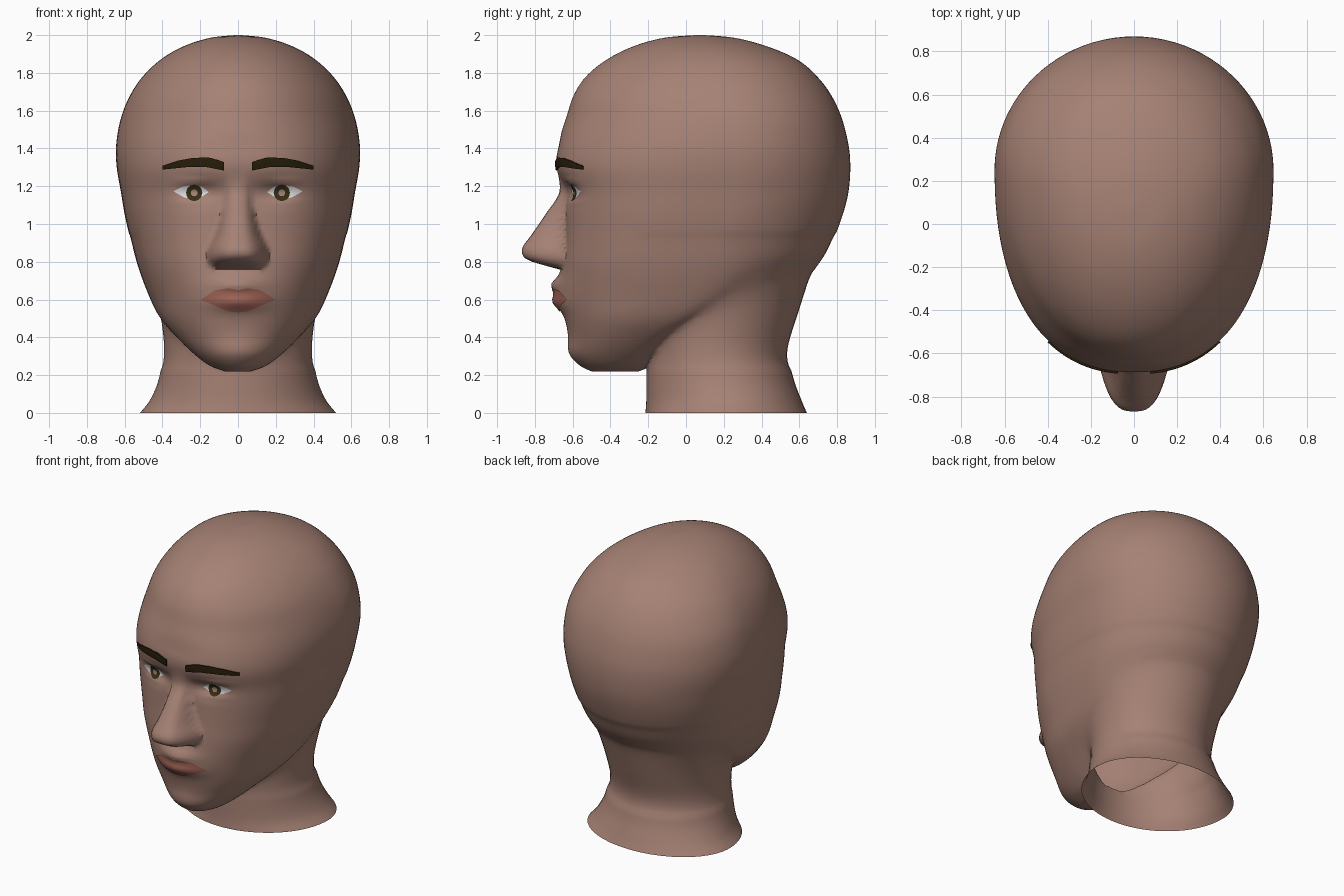
import bpy, bmesh, math
from mathutils import Vector
from mathutils.bvhtree import BVHTree

if "Cube" in bpy.data.objects:
    bpy.data.objects.remove(bpy.data.objects["Cube"])


def material(name, rgb):
    m = bpy.data.materials.new(name)
    m.diffuse_color = (*rgb, 1)
    m.use_nodes = True
    m.node_tree.nodes["Principled BSDF"].inputs["Base Color"].default_value = m.diffuse_color
    return m


SKIN = material("skin", (0.38, 0.22, 0.175))
LIP = material("lip red", (0.35, 0.125, 0.09))
BROW = material("brow brown", (0.02, 0.013, 0.003))
WHITE = material("eye white", (0.75, 0.75, 0.75))
IRIS = material("iris brown", (0.04, 0.027, 0.007))
PUPIL = material("pupil tan", (0.40, 0.25, 0.18))


def new_object(name, bm, mat):
    me = bpy.data.meshes.new(name)
    bm.to_mesh(me)
    bm.free()
    ob = bpy.data.objects.new(name, me)
    bpy.context.collection.objects.link(ob)
    me.materials.append(mat)
    return ob


def spline(rows, steps):
    """Catmull-Rom interpolation through rows of numbers."""
    out = []
    for i in range(len(rows) - 1):
        a, b, c, d = (rows[max(0, min(len(rows) - 1, i + k))] for k in (-1, 0, 1, 2))
        for s in range(steps):
            t = s / steps
            out.append([0.5 * (2 * q + (r - p) * t + (2 * p - 5 * q + 4 * r - u) * t * t
                               + (3 * q - p - 3 * r + u) * t ** 3)
                        for p, q, r, u in zip(a, b, c, d)])
    return out + [list(rows[-1])]


def loft(rows, steps, segs, sculpt=None):
    """Stack of superellipse slices, with more points towards the face."""
    bm = bmesh.new()
    rings = []
    for z, front, back, half, mid, n in spline(rows, steps):
        ring = []
        for k in range(segs):
            t = 2 * math.pi * k / segs
            a = t - 0.5 * math.sin(t)
            s, c = math.sin(a), math.cos(a)
            e = 2 / n if c > 0 else 1
            x = half * math.copysign(abs(s) ** e, s)
            y = mid + (front - mid) * c ** e if c > 0 else mid - (back - mid) * c
            if sculpt and c > 0:
                y = sculpt(x, y, z)
            ring.append(bm.verts.new((x, y, z)))
        rings.append(ring)
    for lo, hi in zip(rings, rings[1:]):
        for k in range(segs):
            j = (k + 1) % segs
            bm.faces.new((lo[k], lo[j], hi[j], hi[k]))
    bm.faces.new(rings[0][::-1])
    bm.faces.new(rings[-1])
    bmesh.ops.recalc_face_normals(bm, faces=bm.faces)
    return bm


# Slices: height, front, back, half width, widest y, front squareness
HEAD = [
    (0.22, -0.50, -0.25, 0.07, -0.38, 2), (0.25, -0.56, -0.18, 0.15, -0.36, 2),
    (0.31, -0.61, -0.10, 0.23, -0.30, 2.1), (0.40, -0.62, 0.02, 0.325, -0.20, 2.2),
    (0.50, -0.635, 0.20, 0.415, -0.05, 2.3), (0.62, -0.65, 0.45, 0.475, 0.08, 2.4),
    (0.78, -0.655, 0.70, 0.535, 0.15, 2.5), (0.92, -0.645, 0.78, 0.57, 0.19, 2.55),
    (1.05, -0.64, 0.83, 0.60, 0.22, 2.55), (1.17, -0.645, 0.86, 0.62, 0.24, 2.5),
    (1.30, -0.685, 0.87, 0.642, 0.25, 2.35), (1.42, -0.68, 0.86, 0.645, 0.25, 2.2),
    (1.56, -0.635, 0.825, 0.62, 0.25, 2.1), (1.68, -0.595, 0.77, 0.572, 0.22, 2.05),
    (1.78, -0.53, 0.695, 0.505, 0.20, 2), (1.87, -0.42, 0.59, 0.41, 0.17, 2),
    (1.94, -0.28, 0.43, 0.29, 0.12, 2), (1.985, -0.12, 0.26, 0.15, 0.08, 2),
    (2.0, 0.05, 0.10, 0.015, 0.075, 2)]
NECK = [
    (0.0, -0.215, 0.64, 0.52, 0.26, 2), (0.07, -0.21, 0.61, 0.465, 0.24, 2),
    (0.18, -0.21, 0.57, 0.42, 0.20, 2), (0.32, -0.21, 0.545, 0.40, 0.18, 2),
    (0.48, -0.21, 0.595, 0.415, 0.19, 2), (0.62, -0.20, 0.64, 0.44, 0.21, 2),
    (0.78, -0.18, 0.692, 0.485, 0.22, 2), (0.95, -0.15, 0.74, 0.50, 0.22, 2)]

# Soft bumps: x, z, width, height, push along y
BUMPS = [
    (0, 0.63, 0.20, 0.11, -0.035), (0, 0.68, 0.11, 0.035, -0.033),
    (0, 0.585, 0.13, 0.04, -0.026), (0, 0.34, 0.12, 0.07, -0.008),
    (0.20, 1.17, 0.11, 0.06, 0.038), (0.235, 1.225, 0.09, 0.014, -0.012),
    (0.235, 1.115, 0.09, 0.014, -0.008), (0, 1.42, 0.2, 0.06, 0.008)]

# Nose: height, ridge y, half width
NOSE = spline([(1.30, -0.685, 0.06), (1.17, -0.67, 0.065), (1.05, -0.745, 0.09),
               (0.94, -0.82, 0.125), (0.87, -0.868, 0.16), (0.815, -0.85, 0.165),
               (0.785, -0.76, 0.15), (0.76, -0.69, 0.09)], 6)


def sculpt(x, y, z):
    for bx, bz, sx, sz, push in BUMPS:
        y += push * math.exp(-((abs(x) - bx) / sx) ** 2 - ((z - bz) / sz) ** 2)
    for (z1, y1, w1), (z0, y0, w0) in zip(NOSE, NOSE[1:]):
        if z0 <= z < z1:
            t = (z - z0) / (z1 - z0)
            u = abs(x) / (w0 + (w1 - w0) * t)
            if u < 1:
                y = min(y, y + (y0 + (y1 - y0) * t - y) * (1 - u ** 3))
    return y


# Head joined to the neck
head = new_object("head", loft(HEAD, 7, 128, sculpt), SKIN)
neck = new_object("neck", loft(NECK, 6, 64), SKIN)
union = head.modifiers.new("join neck", 'BOOLEAN')
union.operation, union.solver, union.object = 'UNION', 'EXACT', neck
bpy.context.view_layer.objects.active = head
head.select_set(True)
bpy.ops.object.modifier_apply(modifier=union.name)
bpy.data.objects.remove(neck)

# Open neck bottom and soft jaw-to-neck transition
bm = bmesh.new()
bm.from_mesh(head.data)
base = [f for f in bm.faces if all(v.co.z < 0.003 for v in f.verts)]
bmesh.ops.delete(bm, geom=base, context='FACES')
blend = [v for v in bm.verts if v.co.y > -0.27 and 0.24 < v.co.z < 0.95]
for _ in range(16):
    bmesh.ops.smooth_vert(bm, verts=blend, factor=0.5,
                          use_axis_x=True, use_axis_y=True, use_axis_z=True)
for f in bm.faces:
    f.material_index = 0
bm.to_mesh(head.data)
surface = BVHTree.FromBMesh(bm)
bm.free()
bpy.ops.object.shade_smooth_by_angle(angle=math.radians(50))


def plate(name, x0, x1, low, high, lift, mat, nx=24, nz=6, thick=0):
    """Patch between two height curves, laid on the face."""
    bm = bmesh.new()
    grid = []
    for i in range(nx + 1):
        x = x0 + (x1 - x0) * i / nx
        col = []
        for j in range(nz + 1):
            z = low(x) + (high(x) - low(x)) * j / nz
            hit = surface.ray_cast(Vector((x, -2, z)), Vector((0, 1, 0)))[0]
            col.append(bm.verts.new((x, hit.y - lift, z)))
        grid.append(col)
    for a, b in zip(grid, grid[1:]):
        for j in range(nz):
            bm.faces.new((a[j], b[j], b[j + 1], a[j + 1]))
    bmesh.ops.remove_doubles(bm, verts=bm.verts, dist=1e-5)
    ob = new_object(name, bm, mat)
    if thick:
        mod = ob.modifiers.new("thickness", 'SOLIDIFY')
        mod.thickness, mod.offset = thick, -1
    for p in ob.data.polygons:
        p.use_smooth = not thick
    return ob


def curve(points):
    """Piecewise height over |x|."""
    def f(x):
        x = abs(x)
        for (xa, za), (xb, zb) in zip(points, points[1:]):
            if x <= xb:
                return za + (zb - za) * (x - xa) / (xb - xa)
        return points[-1][1]
    return f


def disc(name, cx, cz, r, lift, mat):
    def half(x):
        return math.sqrt(max(0, r * r - (x - cx) ** 2))
    plate(name, cx - r, cx + r, lambda x: cz - half(x), lambda x: cz + half(x), lift, mat, 20)


# Lips
plate("lips", -0.195, 0.195,
      curve([(0, 0.532), (0.05, 0.537), (0.11, 0.562), (0.195, 0.597)]),
      curve([(0, 0.65), (0.05, 0.66), (0.12, 0.65), (0.195, 0.602)]), 0.005, LIP, 32, 12)

# Eyes and brows on both sides
eye_low = curve([(0.155, 1.168), (0.20, 1.138), (0.25, 1.132), (0.29, 1.143), (0.34, 1.172)])
eye_high = curve([(0.155, 1.17), (0.19, 1.197), (0.24, 1.205), (0.29, 1.199), (0.34, 1.174)])
brow_low = curve([(0.075, 1.283), (0.17, 1.302), (0.26, 1.302), (0.40, 1.288)])
brow_high = curve([(0.075, 1.328), (0.15, 1.352), (0.24, 1.35), (0.32, 1.335), (0.40, 1.308)])
for side, s in (("left", 1), ("right", -1)):
    xs = sorted((0.155 * s, 0.34 * s))
    plate(side + "_eye_white", *xs, eye_low, eye_high, 0.004, WHITE)
    disc(side + "_iris", 0.232 * s, 1.165, 0.043, 0.007, IRIS)
    disc(side + "_pupil", 0.232 * s, 1.165, 0.018, 0.010, PUPIL)
    xs = sorted((0.075 * s, 0.40 * s))
    plate(side + "_brow", *xs, brow_low, brow_high, 0.010, BROW, 16, 4, 0.016)
